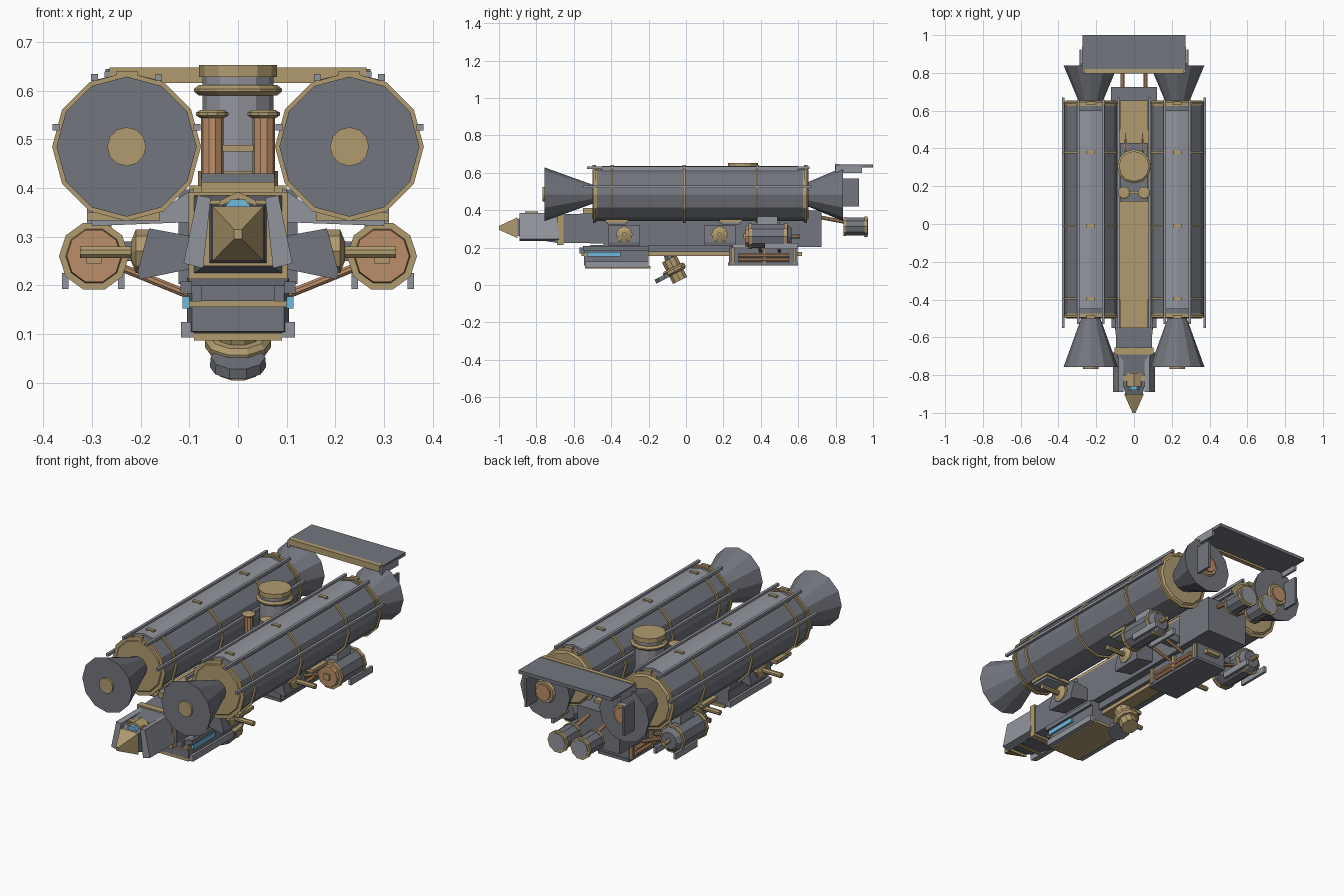
import bpy, bmesh, math
from mathutils import Vector


def material(name, col):
    m = bpy.data.materials.new(name)
    m.diffuse_color = (*col, 1)
    return m


TAN = material("brass", (0.44, 0.33, 0.16))
COP = material("copper", (0.50, 0.27, 0.14))
BLUE = material("glass", (0.16, 0.48, 0.72))
GREY = material("steel", (0.17, 0.18, 0.21))
LITE = material("pale_steel", (0.29, 0.30, 0.34))


def finish(name, bm, mat, mirror):
    bmesh.ops.recalc_face_normals(bm, faces=bm.faces)
    me = bpy.data.meshes.new(name)
    bm.to_mesh(me)
    bm.free()
    me.materials.append(mat)
    ob = bpy.data.objects.new(name, me)
    bpy.context.collection.objects.link(ob)
    if mirror:
        md = ob.modifiers.new("mirror", 'MIRROR')
        md.use_mirror_merge = False
    return ob


def skin(name, rings, mat, mirror=False):
    """Join successive vertex rings and cap both ends."""
    bm = bmesh.new()
    vs = [[bm.verts.new(p) for p in r] for r in rings]
    n = len(vs[0])
    for a, b in zip(vs, vs[1:]):
        for i in range(n):
            j = (i + 1) % n
            bm.faces.new((a[i], a[j], b[j], b[i]))
    bm.faces.new(vs[0][::-1])
    bm.faces.new(vs[-1])
    return finish(name, bm, mat, mirror)


def turn(name, start, axis, prof, n=12, mat=GREY, mirror=False, phase=0.0):
    """Turned part: prof is (distance along axis, radius) pairs."""
    s, d = Vector(start), Vector(axis).normalized()
    u = Vector((1, 0, 0)) if abs(d.x) < 0.9 else Vector((0, 0, 1))
    u = (u - d * u.dot(d)).normalized()
    v = d.cross(u)
    angs = [phase + 2 * math.pi * i / n for i in range(n)]
    return skin(name, [[s + d * t + r * (math.cos(a) * u + math.sin(a) * v) for a in angs]
                       for t, r in prof], mat, mirror)


def rod(name, a, b, r, mat=TAN, n=8, mirror=False):
    d = Vector(b) - Vector(a)
    return turn(name, a, d, [(0, r), (d.length, r)], n, mat, mirror, math.pi / n)


def loft(name, secs, mat=GREY, mirror=False, x=0):
    """Rectangular sections (y, half width, z low, z high)."""
    return skin(name, [[(x - w, y, a), (x + w, y, a), (x + w, y, b), (x - w, y, b)]
                       for y, w, a, b in secs], mat, mirror)


def box(name, x0, x1, y0, y1, z0, z1, mat=GREY, mirror=False):
    return loft(name, [(y, (x1 - x0) / 2, z0, z1) for y in (y0, y1)], mat, mirror, (x0 + x1) / 2)


def prism(name, pts, y0, y1, mat=GREY, mirror=False):
    """Front-view outline (x, z) pulled along y."""
    return skin(name, [[(x, y, z) for x, z in pts] for y in (y0, y1)], mat, mirror)


Y = (0, 1, 0)
TX, TZ = 0.229, 0.485

# Gas tanks with end caps, flared funnels, hoops and rails
turn("tank", (TX, -0.48, TZ), Y, [(0, 0.143), (1.11, 0.143)], mat=GREY, mirror=True)
turn("tank_front_cap", (TX, -0.5, TZ), Y, [(0, 0.13), (0.015, 0.146), (0.025, 0.146)], mat=TAN, mirror=True)
turn("tank_rear_cap", (TX, 0.625, TZ), Y, [(0, 0.146), (0.015, 0.146), (0.03, 0.13)], mat=TAN, mirror=True)
for i, y in enumerate((-0.49, -0.395, -0.01, 0.38, 0.64)):
    turn(f"tank_hoop_{i}", (TX, y - 0.006, TZ), Y, [(0, 0.153), (0.012, 0.153)], mat=TAN, mirror=True)
    box(f"hoop_clasp_{i}", TX - 0.022, TX + 0.022, y - 0.009, y + 0.009, 0.62, 0.641, TAN, True)
turn("front_funnel", (TX, -0.757, TZ), Y, [(0, 0.144), (0.26, 0.05)], mat=GREY, mirror=True)
turn("front_funnel_hub", (TX, -0.768, TZ), Y, [(0, 0.04), (0.02, 0.04)], mat=TAN, mirror=True)
turn("rear_funnel", (TX, 0.64, TZ), Y, [(0, 0.06), (0.2, 0.144)], mat=GREY, mirror=True)
turn("rear_funnel_hub", (TX, 0.835, TZ), Y, [(0, 0.062), (0.017, 0.055)], mat=TAN, mirror=True)
turn("rear_funnel_core", (TX, 0.85, TZ), Y, [(0, 0.042), (0.01, 0.042)], mat=COP, mirror=True)
prism("tank_top_panel", [(TX - 0.066, 0.60), (TX + 0.066, 0.60), (TX + 0.066, 0.622),
                         (TX, 0.637), (TX - 0.066, 0.622)], -0.45, 0.6, LITE, True)
for i, (dx, z) in enumerate(((0.145, 0.525), (-0.145, 0.525), (0.066, 0.627), (-0.066, 0.627))):
    y0, y1 = (-0.55, 0.67) if i < 2 else (-0.53, 0.66)
    box(f"tank_rail_{i}", TX + dx - 0.007, TX + dx + 0.007, y0, y1, z - 0.007, z + 0.007, LITE, True)

# Tail plane and rudders
box("tail_plane", -0.272, 0.272, 0.815, 1.0, 0.627, 0.645, GREY)
box("tail_plane_edge", -0.264, 0.264, 0.797, 0.82, 0.616, 0.648, TAN)
box("rudder", 0.277, 0.289, 0.8, 0.925, 0.42, 0.57, GREY, True)
box("tail_post", 0.262, 0.274, 0.8, 0.94, 0.6, 0.64, LITE, True)

# Hull, nose and deck
loft("nose_tip", [(-1.0, 0.008, 0.295, 0.315), (-0.9, 0.052, 0.25, 0.362)], TAN)
loft("nose_block", [(-0.905, 0.045, 0.265, 0.35), (-0.86, 0.055, 0.25, 0.365), (-0.82, 0.06, 0.245, 0.368),
                    (-0.69, 0.09, 0.225, 0.385)], GREY)
box("nose_band", -0.075, 0.075, -0.83, -0.805, 0.24, 0.375, TAN)
box("collar_frame", -0.102, 0.102, -0.69, -0.655, 0.213, 0.392, TAN)
loft("hull_front", [(-0.66, 0.095, 0.225, 0.378), (-0.43, 0.1, 0.222, 0.385)], GREY)
box("hull_middle", -0.1, 0.1, -0.44, 0.52, 0.212, 0.39, GREY)
box("hull_rear", -0.122, 0.122, 0.5, 0.725, 0.203, 0.397, GREY)
box("top_deck", -0.075, 0.075, -0.55, 0.655, 0.38, 0.412, TAN)
box("deck_shelf", -0.1, 0.1, -0.4, 0.5, 0.37, 0.405, TAN)
prism("cheek_plate", [(0.072, 0.235), (0.112, 0.245), (0.083, 0.385), (0.056, 0.38)], -0.89, -0.68, LITE, True)
prism("canopy_glass", [(-0.032, 0.355), (0.032, 0.355), (0.015, 0.376), (-0.015, 0.376)], -0.88, -0.8, BLUE)
prism("canopy_hood", [(-0.04, 0.362), (0, 0.378), (0.04, 0.362), (0.036, 0.375), (0, 0.392),
                      (-0.036, 0.375)], -0.86, -0.79, TAN)

# Central stack with two front pipes
S = (0, 0.305, 0.4)
turn("stack", S, (0, 0, 1), [(0, 0.073), (0.235, 0.073)], mat=LITE)
turn("stack_foot", S, (0, 0, 1), [(0, 0.082), (0.035, 0.082)], mat=TAN)
turn("stack_collar", (0, 0.305, 0.59), (0, 0, 1), [(0, 0.08), (0.008, 0.09), (0.014, 0.09), (0.022, 0.08)], mat=TAN)
turn("stack_lid", (0, 0.305, 0.628), (0, 0, 1), [(0, 0.08), (0.025, 0.08)], mat=TAN)
box("stack_base", -0.075, 0.075, 0.12, 0.43, 0.405, 0.43, GREY)
box("pipe_brace", -0.05, 0.05, 0.16, 0.175, 0.475, 0.488, TAN)
turn("deck_pipe", (0.053, 0.165, 0.42), (0, 0, 1), [(0, 0.023), (0.13, 0.023)], 10, COP, True)
turn("deck_pipe_cap", (0.053, 0.165, 0.544), (0, 0, 1), [(0, 0.025), (0.005, 0.033), (0.011, 0.033),
                                                        (0.016, 0.025)], 10, TAN, True)
rod("deck_cable", (0.045, 0.38, 0.44), (0.045, 0.48, 0.41), 0.005, COP, 6, True)

# Tank saddles and bracing plates
for i, y in enumerate((-0.37, 0.24)):
    prism(f"saddle_arm_{i}", [(0.09, 0.4), (0.09, 0.33), (0.3, 0.322), (0.305, 0.342), (0.15, 0.36)],
          y - 0.05, y + 0.05, LITE, True)
    box(f"saddle_pad_{i}", 0.16, 0.31, y - 0.06, y + 0.06, 0.333, 0.35, TAN, True)

# Slanted side lockers with brass spigots
for i, y in enumerate((-0.33, 0.18)):
    prism(f"side_locker_{i}", [(0.09, 0.235), (0.203, 0.212), (0.206, 0.23), (0.183, 0.317), (0.09, 0.3)],
          y - 0.085, y + 0.085, GREY, True)
    turn(f"locker_boss_{i}", (0.17, y, 0.27), (1, 0, 0), [(0, 0.045), (0.04, 0.045), (0.05, 0.02)], 8, TAN, True)
    rod(f"locker_spigot_{i}", (0.2, y, 0.268), (0.325, y, 0.268), 0.013, TAN, 8, True)

# Side engine pods
PX, PZ = 0.296, 0.26
turn("pod_body", (PX, 0.34, PZ), Y, [(0, 0.066), (0.2, 0.066), (0.225, 0.045)], 10, GREY, True)
for i, y in enumerate((0.335, 0.525)):
    turn(f"pod_hoop_{i}", (PX, y, PZ), Y, [(0, 0.072), (0.018, 0.072)], 10, TAN, True)
turn("pod_intake", (PX, 0.318, PZ), Y, [(0, 0.056), (0.03, 0.06)], 10, COP, True)
box("pod_intake_lug", PX - 0.015, PX + 0.015, 0.308, 0.33, 0.245, 0.275, TAN, True)
box("pod_pylon", 0.26, 0.31, 0.38, 0.49, 0.31, 0.365, LITE, True)
box("pod_arm", 0.1, 0.25, 0.41, 0.47, 0.25, 0.29, GREY, True)
rod("pod_pipe_front", (0.1, 0.4, 0.18), (0.26, 0.38, 0.245), 0.009, COP, 8, True)
rod("pod_pipe_rear", (0.1, 0.5, 0.18), (0.26, 0.49, 0.245), 0.009, COP, 8, True)
for i, x in enumerate((0.355, 0.24)):
    box(f"pod_vane_{i}", x - 0.007, x + 0.007, 0.42, 0.6, 0.192, 0.225, LITE, True)
rod("pod_tail_shaft", (PX, 0.55, PZ), (PX, 0.61, PZ), 0.012, TAN, 8, True)

# Front belly cabin
loft("belly_cabin", [(-0.545, 0.095, 0.105, 0.2), (-0.5, 0.105, 0.1, 0.215), (-0.2, 0.105, 0.098, 0.215)], GREY)
box("cabin_floor", -0.09, 0.09, -0.54, -0.19, 0.087, 0.102, TAN)
box("cabin_sill", 0.095, 0.118, -0.55, -0.2, 0.183, 0.208, GREY, True)
box("cabin_brow", -0.1, 0.1, -0.56, -0.53, 0.155, 0.168, TAN)
box("cabin_front_panel", -0.075, 0.075, -0.57, -0.53, 0.168, 0.2, GREY)
box("cabin_window", 0.1, 0.114, -0.53, -0.35, 0.152, 0.177, BLUE, True)
box("cabin_skirt", 0.09, 0.117, -0.54, -0.2, 0.093, 0.125, LITE, True)

# Tilted searchlight beneath the keel
A = (0, 0.45, -0.89)
turn("searchlight_drum", (0, -0.09, 0.14), A, [(0, 0.045), (0.13, 0.045)], 10, TAN)
turn("searchlight_collar", (0, -0.07, 0.095), A, [(0, 0.058), (0.01, 0.068), (0.025, 0.068), (0.035, 0.058)], 10, TAN)
turn("searchlight_dish", (0, -0.12, 0.052), A, [(0, 0.056), (0.022, 0.058)], 10, GREY)
rod("searchlight_mount", (0, -0.1, 0.21), (0, -0.08, 0.11), 0.03, GREY)

# Keel and rear belly bay
box("keel_bar", -0.04, 0.04, -0.2, 0.62, 0.155, 0.175, TAN)
box("keel_block", -0.06, 0.06, -0.2, 0.25, 0.175, 0.22, GREY)
box("rear_bay", -0.085, 0.085, 0.23, 0.595, 0.112, 0.205, GREY)
box("rear_bay_floor", -0.09, 0.09, 0.225, 0.6, 0.105, 0.12, GREY)
for i, z in enumerate((0.134, 0.158)):
    rod(f"bay_pipe_{i}", (0.09, 0.28, z), (0.09, 0.55, z), 0.011, COP, 8, True)
for i, y in enumerate((0.25, 0.42, 0.58)):
    box(f"bay_strap_{i}", -0.098, 0.098, y - 0.009, y + 0.009, 0.115, 0.2, TAN)

# Twin exhausts with feed pipes
E = (0.066, 0.845, 0.312)
turn("exhaust", E, Y, [(0, 0.05), (0.12, 0.05)], 10, GREY, True)
turn("exhaust_front_rim", (0.066, 0.842, 0.312), Y, [(0, 0.054), (0.014, 0.054)], 10, TAN, True)
turn("exhaust_rear_rim", (0.066, 0.955, 0.312), Y, [(0, 0.057), (0.016, 0.057)], 10, TAN, True)
turn("exhaust_plate", (0.066, 0.968, 0.312), Y, [(0, 0.046), (0.006, 0.046)], 10, LITE, True)
rod("exhaust_feed", (0.06, 0.7, 0.365), (0.06, 0.86, 0.335), 0.011, COP, 8, True)
